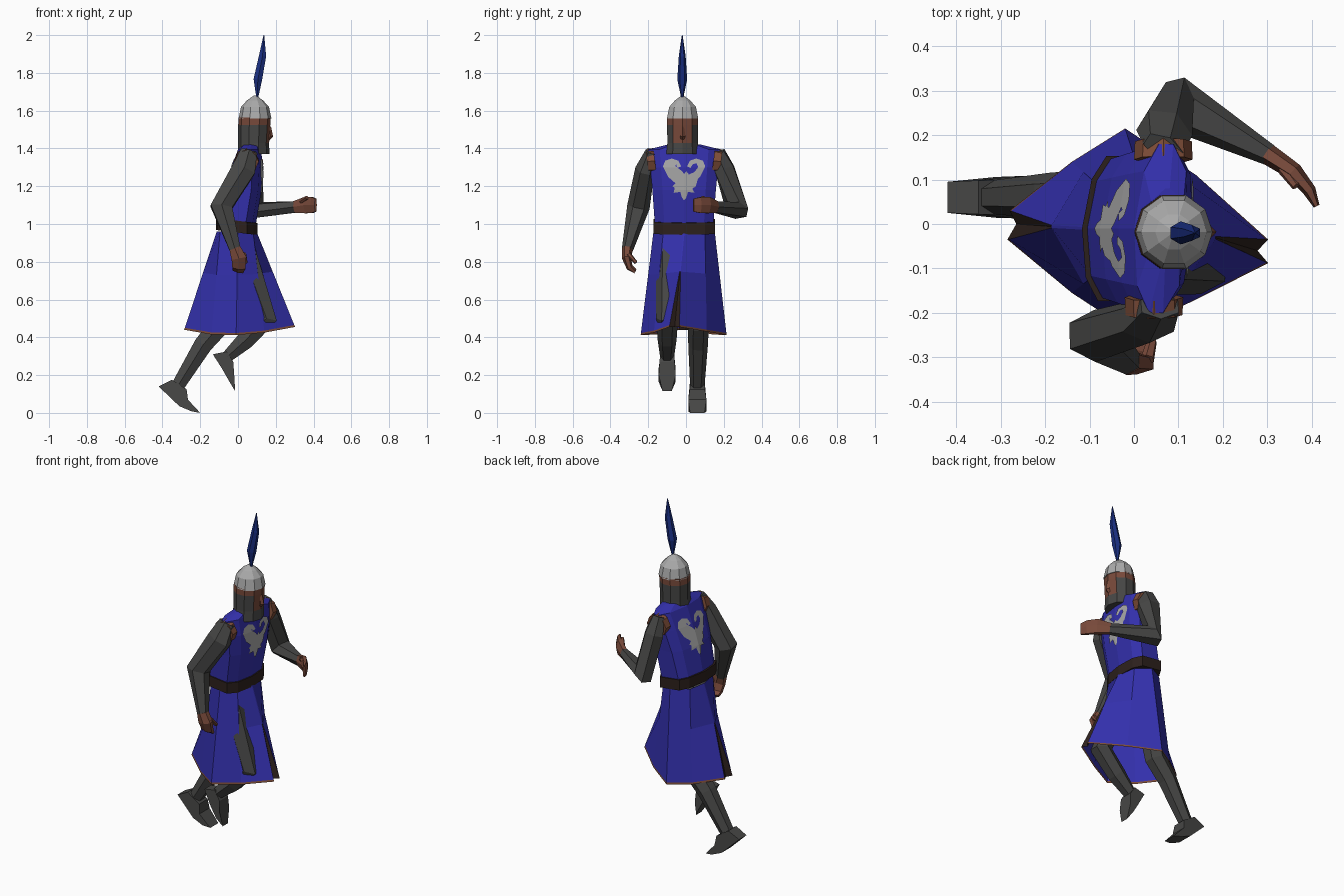
import bpy, bmesh, math
from mathutils import Vector as V


def mat(name, r, g, b):
    m = bpy.data.materials.new(name)
    m.diffuse_color = (r, g, b, 1)
    return m


BLUE = mat("tunic blue", 0.034, 0.030, 0.42)
MAIL = mat("mail grey", 0.062, 0.062, 0.060)
SILVER = mat("silver", 0.40, 0.40, 0.40)
SKIN = mat("skin", 0.19, 0.068, 0.043)
DARK = mat("dark leather", 0.026, 0.015, 0.012)
TRIM = mat("brown trim", 0.21, 0.075, 0.04)
PLUME = mat("plume blue", 0.010, 0.028, 0.22)


def finish(bm, name, mats, normals=True):
    if normals:
        bmesh.ops.recalc_face_normals(bm, faces=bm.faces)
    me = bpy.data.meshes.new(name)
    bm.to_mesh(me)
    bm.free()
    for m in mats:
        me.materials.append(m)
    ob = bpy.data.objects.new(name, me)
    bpy.context.collection.objects.link(ob)
    return ob


def loft(name, rings, mats, rule=lambda i, j: 0, caps=True):
    """Skin a list of equal point rings; rule picks the colour per face."""
    bm = bmesh.new()
    vs = [[bm.verts.new(p) for p in r] for r in rings]
    n = len(vs[0])
    for i in range(len(vs) - 1):
        for j in range(n):
            k = (j + 1) % n
            f = bm.faces.new((vs[i][j], vs[i][k], vs[i + 1][k], vs[i + 1][j]))
            f.material_index = rule(i, j)
    if caps:
        bm.faces.new(vs[0][::-1]).material_index = rule(0, 0)
        bm.faces.new(vs[-1]).material_index = rule(len(vs) - 2, 0)
    return finish(bm, name, mats)


def tube(name, pts, m, ref, sides=6):
    """Limb through (x, y, z, radius along ref, other radius)."""
    c = [V(p[:3]) for p in pts]
    rings = []
    for i, p in enumerate(pts):
        t = V()
        if i > 0:
            t += (c[i] - c[i - 1]).normalized()
        if i < len(c) - 1:
            t += (c[i + 1] - c[i]).normalized()
        t.normalize()
        s = V(ref)
        s = (s - t * s.dot(t)).normalized()
        u = t.cross(s)
        rings.append([c[i] + s * p[3] * math.cos(a) + u * p[4] * math.sin(a)
                      for a in (math.tau * k / sides for k in range(sides))])
    return loft(name, rings, [m])


def oval(cx, cy, z, rx, ry, n=10):
    return [(cx + rx * math.cos(math.tau * k / n), cy + ry * math.sin(math.tau * k / n), z)
            for k in range(n)]


# Torso: rows of z, back x, front x, half width
CY = -0.01
BODY = [(1.00, -0.112, 0.095, 0.155), (1.18, -0.072, 0.125, 0.168),
        (1.30, -0.035, 0.132, 0.18), (1.395, 0.0, 0.122, 0.19)]


def body_ring(z, xb, xf, hw, tilt=0.0):
    half = [(xf, 0), (xf - 0.012, 0.68 * hw), (xf - 0.045, hw), (xb + 0.045, hw),
            (xb + 0.015, 0.68 * hw), (xb, 0)]
    pts = half + [(x, -y) for x, y in half[-2:0:-1]]
    return [(x + 0.06 * y, y + CY, z - tilt * x) for x, y in pts]


loft("tunic_top", [body_ring(*r) for r in BODY] + [body_ring(1.42, 0.02, 0.12, 0.09)], [BLUE])
loft("belt", [body_ring(0.955, -0.117, 0.102, 0.163, 0.12),
              body_ring(1.018, -0.117, 0.102, 0.163, 0.12)], [DARK])

# Bird emblem on chest and back, laid on the tunic surface
BIRD = [(0, 1.125), (0.012, 1.14), (0.02, 1.17), (0.055, 1.165), (0.043, 1.187), (0.062, 1.20),
        (0.045, 1.215), (0.085, 1.25), (0.112, 1.305), (0.10, 1.335), (0.065, 1.347),
        (0.03, 1.335), (0.016, 1.305), (0.034, 1.297), (0.042, 1.315), (0.065, 1.322),
        (0.075, 1.30), (0.055, 1.275), (0.025, 1.262), (0.012, 1.28), (0, 1.265)]


def surface_x(z, dy, front):
    for a, b in zip(BODY, BODY[1:]):
        if z <= b[0] + 1e-6:
            break
    t = (z - a[0]) / (b[0] - a[0])
    xb, xf, hw = (a[i] + (b[i] - a[i]) * t for i in (1, 2, 3))
    s = abs(dy) / (0.68 * hw)
    x = xf - 0.012 * s + 0.005 if front else xb + 0.015 * s - 0.005
    return x + 0.06 * dy


for front in (True, False):
    bm = bmesh.new()
    for side in (1, -1):
        pts = BIRD if (side == 1) == front else BIRD[::-1]
        bm.faces.new([bm.verts.new((0, side * y, z)) for y, z in pts])
    bmesh.ops.triangulate(bm, faces=bm.faces[:])
    for z in (1.18, 1.30):
        bmesh.ops.bisect_plane(bm, geom=bm.verts[:] + bm.edges[:] + bm.faces[:],
                               plane_co=(0, 0, z), plane_no=(0, 0, 1))
    for v in bm.verts:
        v.co = (surface_x(v.co.z, v.co.y, front), v.co.y + CY, v.co.z)
    finish(bm, "chest_emblem" if front else "back_emblem", [SILVER], normals=False)

# Skirt: diamond hem with dark slits front and back
HEM = [(0.302, -0.035, 0.455), (0.278, -0.06, 0.455), (0.302, -0.088, 0.455),
       (0.14, -0.17, 0.425), (-0.01, -0.24, 0.412), (-0.14, -0.155, 0.415),
       (-0.285, -0.035, 0.44), (-0.265, 0.0, 0.44), (-0.28, 0.03, 0.44),
       (-0.14, 0.14, 0.415), (-0.02, 0.215, 0.412), (0.14, 0.11, 0.43)]
WAIST = [(0.098, -0.005), (0.098, -0.01), (0.098, -0.015), (0.08, -0.12), (0.0, -0.172),
         (-0.095, -0.12), (-0.113, -0.015), (-0.113, -0.01), (-0.113, -0.005),
         (-0.095, 0.10), (0.0, 0.152), (0.08, 0.10)]


def skirt_ring(t):
    ring = []
    for k, ((hx, hy, hz), (wx, wy)) in enumerate(zip(HEM, WAIST)):
        p = V((wx, wy, 0.96)).lerp(V((hx, hy, hz)), t)
        if t < 0.5 and k in (0, 1, 2, 6, 7, 8):   # slit closes above this row
            m = 1 if k < 3 else 7
            q = V((WAIST[m][0], WAIST[m][1], 0.96)).lerp(
                V((HEM[m - 1][0], HEM[m][1], HEM[m][2])), t)
            p = q + V((0, (1 if k in (0, 8) else -1 if k in (2, 6) else 0) * 0.003, 0))
        ring.append(p)
    return ring


def skirt_colour(i, j):
    if j in (0, 1, 6, 7):
        return 1 if i > 0 else 0
    return 2 if i == 2 else 0


loft("tunic_skirt", [skirt_ring(t) for t in (0, 0.42, 0.98, 1)],
     [BLUE, DARK, TRIM], skirt_colour, caps=False)

# Head: mail hood with open face and brow band, then helmet and plume
loft("hood_and_face", [oval(0.083, -0.018, 1.37, 0.083, 0.09),
                       oval(0.083, -0.018, 1.43, 0.082, 0.085),
                       oval(0.086, -0.018, 1.525, 0.085, 0.086),
                       oval(0.088, -0.018, 1.565, 0.084, 0.086)],
     [MAIL, SKIN], lambda i, j: 1 if i == 2 or (i == 1 and j in (0, 9)) else 0)
tube("nose", [(0.165, -0.018, 1.515, 0.008, 0.01), (0.172, -0.018, 1.465, 0.015, 0.014),
              (0.162, -0.018, 1.45, 0.01, 0.008)], SKIN, (0, 1, 0), 4)
loft("helmet", [oval(0.09, -0.018, z, r, r) for z, r in
                ((1.558, 0.087), (1.62, 0.074), (1.655, 0.042), (1.68, 0.006))], [SILVER])
tube("plume", [(0.102, -0.02, 1.67, 0.006, 0.006), (0.105, -0.02, 1.765, 0.026, 0.026),
               (0.13, -0.02, 1.89, 0.018, 0.022), (0.137, -0.02, 2.0, 0.002, 0.002)],
     PLUME, (0, 1, 0))

# Armhole trims
for name, x, y0, y1 in (("right_armhole", 0.045, -0.165, -0.205), ("left_armhole", 0.066, 0.145, 0.186)):
    tube(name, [(x, y0, 1.335, 0.068, 0.066), (x, y1, 1.33, 0.064, 0.064)], TRIM, (0, 0, 1), 8)

# Right arm hangs at the side
tube("right_arm", [(0.058, -0.185, 1.385, 0.03, 0.05), (0.03, -0.217, 1.29, 0.052, 0.072),
                   (-0.088, -0.252, 1.09, 0.06, 0.066), (-0.015, -0.31, 0.865, 0.03, 0.034)],
     MAIL, (0, 1, 0))
tube("right_hand", [(-0.016, -0.31, 0.87, 0.03, 0.035), (0.005, -0.315, 0.82, 0.024, 0.046),
                    (0.005, -0.298, 0.77, 0.018, 0.04), (0.0, -0.27, 0.752, 0.013, 0.034)],
     SKIN, (0, 1, 0))
tube("right_thumb", [(0.03, -0.305, 0.84, 0.014, 0.016), (0.04, -0.265, 0.795, 0.01, 0.012)],
     SKIN, (0, 1, 0))

# Left arm bends forward
REF = (0.5, 0.86, 0)
tube("left_arm", [(0.066, 0.17, 1.385, 0.03, 0.05), (0.068, 0.205, 1.29, 0.055, 0.066),
                  (0.093, 0.272, 1.072, 0.062, 0.062), (0.305, 0.155, 1.09, 0.024, 0.034)],
     MAIL, REF)
tube("left_hand", [(0.30, 0.158, 1.09, 0.024, 0.035), (0.36, 0.118, 1.10, 0.02, 0.05),
                   (0.395, 0.075, 1.10, 0.015, 0.048), (0.411, 0.04, 1.10, 0.007, 0.04)],
     SKIN, REF)
tube("left_thumb", [(0.335, 0.125, 1.12, 0.014, 0.014), (0.365, 0.085, 1.14, 0.01, 0.01)],
     SKIN, REF)

# Legs: left pushes off behind, right lifts
tube("left_leg", [(-0.01, 0.065, 0.92, 0.075, 0.085), (-0.10, 0.066, 0.46, 0.055, 0.065),
                  (-0.185, 0.064, 0.36, 0.052, 0.056), (-0.32, 0.06, 0.14, 0.038, 0.04)],
     MAIL, (0, 1, 0))
tube("right_leg", [(0.0, -0.085, 0.92, 0.075, 0.085), (0.15, -0.1, 0.50, 0.058, 0.065),
                   (0.04, -0.1, 0.385, 0.05, 0.055), (-0.065, -0.1, 0.29, 0.036, 0.034)],
     MAIL, (0, 1, 0))


# Feet: side profiles of (x, z, half width)
def foot(name, y, profile):
    loft(name, [[(x, y - w, z) for x, z, w in profile],
                [(x, y + w, z) for x, z, w in profile]], [MAIL])


foot("left_foot", 0.06, [(-0.42, 0.14, 0.035), (-0.35, 0.175, 0.038), (-0.272, 0.125, 0.04),
                         (-0.265, 0.07, 0.048), (-0.2, 0.0, 0.038), (-0.245, 0.008, 0.048),
                         (-0.31, 0.035, 0.046)])
foot("right_foot", -0.1, [(-0.133, 0.31, 0.03), (-0.06, 0.325, 0.036), (-0.025, 0.27, 0.04),
                          (-0.02, 0.2, 0.045), (-0.015, 0.115, 0.024), (-0.045, 0.165, 0.045),
                          (-0.085, 0.235, 0.045)])
